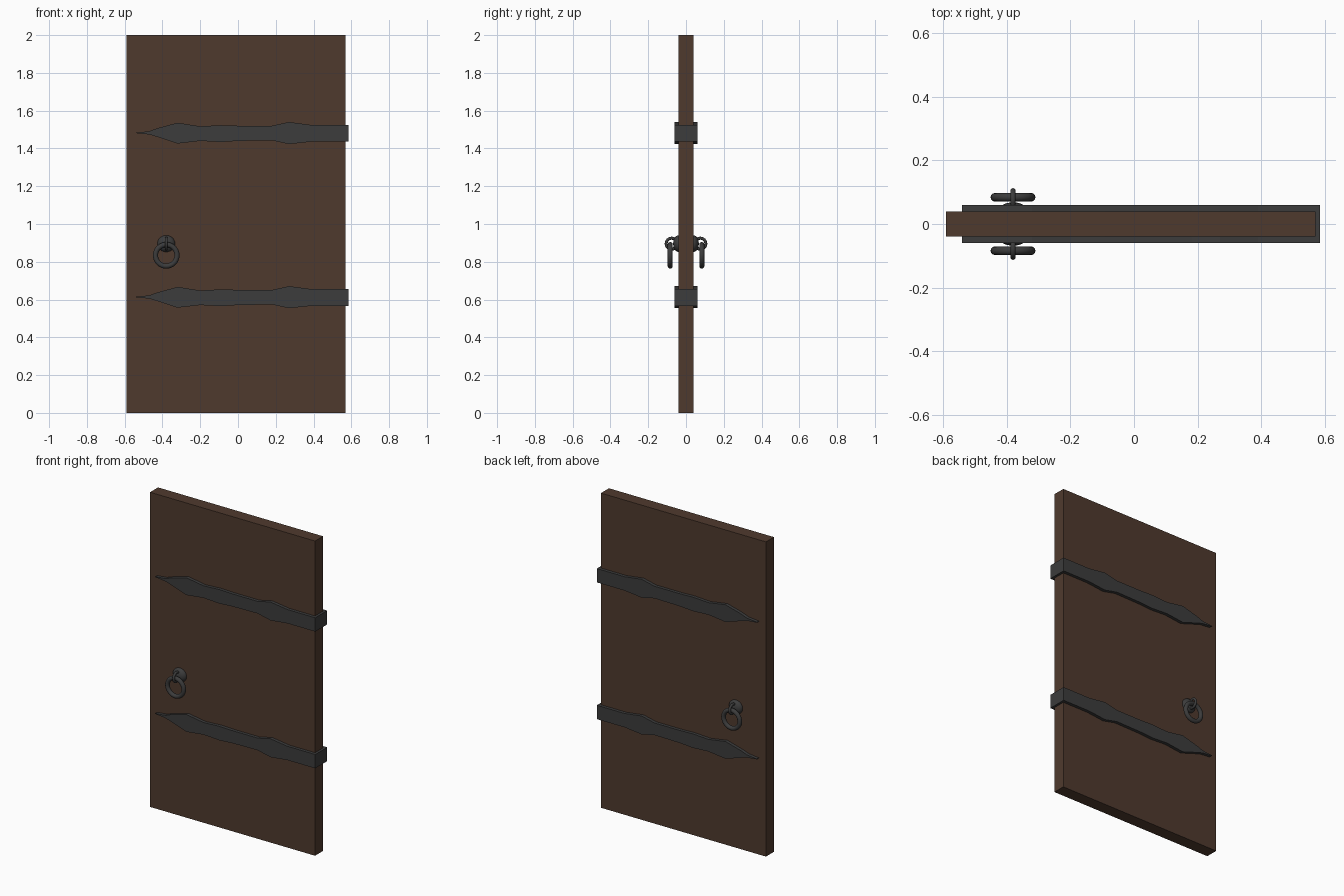
import bpy, bmesh, math

if "Cube" in bpy.data.objects:
    bpy.data.objects.remove(bpy.data.objects["Cube"])


def material(name, rgb):
    m = bpy.data.materials.new(name)
    m.diffuse_color = (*rgb, 1)
    m.use_nodes = True
    m.node_tree.nodes["Principled BSDF"].inputs["Base Color"].default_value = m.diffuse_color
    return m


wood = material("dark_wood", (0.078, 0.042, 0.027))
iron = material("wrought_iron", (0.045, 0.045, 0.045))


def finish(name, mat, smooth=False):
    ob = bpy.context.object
    ob.name = name
    ob.data.materials.append(mat)
    if smooth:
        bpy.ops.object.transform_apply(location=False, rotation=True, scale=True)
        bpy.ops.object.shade_smooth_by_angle(angle=math.radians(40))
    return ob


# door slab
bpy.ops.mesh.primitive_cube_add(size=1, location=(-0.01, 0, 1))
bpy.context.object.scale = (1.16, 0.08, 2)
finish("door_slab", wood)

# strap outline: x, upper offset, lower offset from the strap's centre line
OUTLINE = [(-0.54, 0.004, 0.001), (-0.47, 0.011, -0.006), (-0.43, 0.026, -0.018),
           (-0.32, 0.056, -0.054), (-0.20, 0.037, -0.040), (-0.09, 0.043, -0.046),
           (0.0, 0.040, -0.040), (0.18, 0.040, -0.037), (0.27, 0.060, -0.057),
           (0.39, 0.044, -0.044), (0.585, 0.044, -0.044)]


def strap(name, z):
    bm = bmesh.new()
    pts = [(x, u) for x, u, l in OUTLINE] + [(x, l) for x, u, l in reversed(OUTLINE)]
    face = bm.faces.new([bm.verts.new((x, -0.06, z + h)) for x, h in pts])
    out = bmesh.ops.extrude_face_region(bm, geom=[face])
    verts = [g for g in out["geom"] if isinstance(g, bmesh.types.BMVert)]
    bmesh.ops.translate(bm, verts=verts, vec=(0, 0.12, 0))
    bmesh.ops.recalc_face_normals(bm, faces=bm.faces)
    me = bpy.data.meshes.new(name)
    bm.to_mesh(me)
    bm.free()
    ob = bpy.data.objects.new(name, me)
    me.materials.append(iron)
    bpy.context.collection.objects.link(ob)


# iron straps wrapping both faces of the door
strap("upper_strap", 1.48)
strap("lower_strap", 0.611)

# ring pull on each face: domed boss, staple loop, hanging ring
X, Z = -0.38, 0.896
for side, s in (("front", -1), ("back", 1)):
    bpy.ops.mesh.primitive_uv_sphere_add(segments=24, ring_count=12, radius=1,
                                         location=(X, s * 0.04, Z))
    bpy.context.object.scale = (0.047, 0.028, 0.044)
    finish(side + "_boss", iron, True)
    bpy.ops.mesh.primitive_torus_add(major_radius=0.029, minor_radius=0.008,
                                     major_segments=24, minor_segments=10,
                                     location=(X, s * 0.076, Z), rotation=(0, math.pi / 2, 0))
    finish(side + "_staple", iron, True)
    bpy.ops.mesh.primitive_torus_add(major_radius=0.057, minor_radius=0.0135,
                                     major_segments=32, minor_segments=12,
                                     location=(X, s * 0.084, 0.834), rotation=(math.pi / 2, 0, 0))
    finish(side + "_ring", iron, True)
